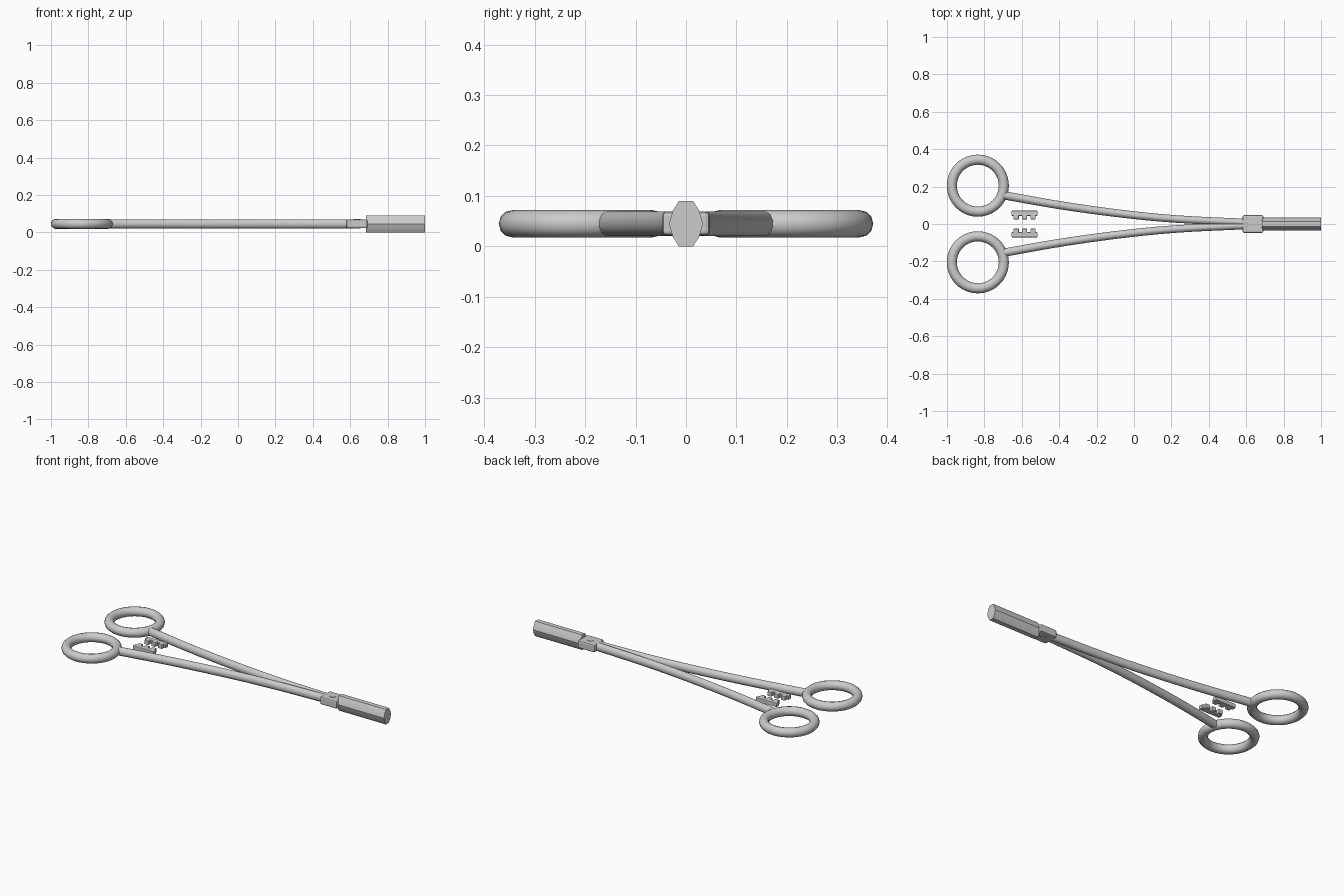
import bpy, math
from mathutils import Vector

if "Cube" in bpy.data.objects:
    bpy.data.objects.remove(bpy.data.objects["Cube"])

ZC = 0.045


def mesh_object(name, verts, faces, angle=None):
    me = bpy.data.meshes.new(name)
    me.from_pydata(verts, [], faces)
    ob = bpy.data.objects.new(name, me)
    bpy.context.collection.objects.link(ob)
    if angle:
        smooth(ob, angle)
    return ob


def smooth(ob, angle):
    bpy.ops.object.select_all(action='DESELECT')
    ob.select_set(True)
    bpy.context.view_layer.objects.active = ob
    bpy.ops.object.shade_smooth_by_angle(angle=math.radians(angle))


def box(name, lo, hi, bevel):
    c = [(a + b) / 2 for a, b in zip(lo, hi)]
    bpy.ops.mesh.primitive_cube_add(size=1, location=c)
    ob = bpy.context.object
    ob.name = name
    ob.scale = [b - a for a, b in zip(lo, hi)]
    bpy.ops.object.transform_apply(location=False, rotation=False, scale=True)
    mod = ob.modifiers.new("bevel", 'BEVEL')
    mod.width = bevel
    mod.segments = 2
    return ob


def catmull(a, b, c, d, t):
    return 0.5 * (2*b + (c - a)*t + (2*a - 5*b + 4*c - d)*t*t + (3*b - a - 3*c + d)*t**3)


def shank(name, side):
    # tapered tube swept along a gentle curve
    pts = [Vector(p) for p in ((-0.70, 0.154), (-0.38, 0.098), (-0.05, 0.053),
                               (0.25, 0.025), (0.64, 0.007))]
    ext = [2*pts[0] - pts[1]] + pts + [2*pts[-1] - pts[-2]]
    path = [catmull(*ext[i:i+4], t / 5) for i in range(4) for t in range(5)] + [pts[-1]]
    n, m = 12, len(path)
    verts, faces = [], []
    for i, p in enumerate(path):
        d = (path[min(i+1, m-1)] - path[max(i-1, 0)]).normalized()
        nx, ny = -d.y, d.x
        w = 0.023 - 0.003 * i / (m-1)
        for k in range(n):
            a = math.tau * (k + 0.5) / n
            u = w * math.cos(a)
            verts.append((p.x + nx*u, side * (p.y + ny*u), ZC + 0.025*math.sin(a)))
    for i in range(m-1):
        for k in range(n):
            f = (i*n+k, i*n+(k+1) % n, (i+1)*n+(k+1) % n, (i+1)*n+k)
            faces.append(f if side < 0 else f[::-1])
    start, end = tuple(range(n)), tuple(range((m-1)*n, m*n))
    faces += [start[::-1], end] if side < 0 else [start, end[::-1]]
    return mesh_object(name, verts, faces, 40)


for side, label in ((1, "left"), (-1, "right")):
    # finger ring
    bpy.ops.mesh.primitive_torus_add(location=(-0.835, side*0.205, ZC), major_radius=0.139,
                                     minor_radius=0.027, major_segments=40, minor_segments=12)
    ring = bpy.context.object
    ring.name = label + "_finger_ring"
    smooth(ring, 40)
    shank(label + "_shank", side)

    # ratchet bar with three teeth facing the middle
    def span(a, b):
        return sorted((side*a, side*b))
    y0, y1 = span(0.044, 0.071)
    box(label + "_ratchet_bar", (-0.655, y0, 0.033), (-0.515, y1, 0.057), 0.003)
    y0, y1 = span(0.025, 0.052)
    for i in range(3):
        x = -0.63 + i*0.045
        box(f"{label}_ratchet_tooth_{i+1}", (x-0.014, y0, 0.032), (x+0.014, y1, 0.058), 0.003)

# box lock hinge and pivot
box("box_lock", (0.58, -0.047, 0.022), (0.692, 0.047, 0.069), 0.008)
bpy.ops.mesh.primitive_cylinder_add(vertices=20, radius=0.019, depth=0.05, location=(0.636, 0, 0.046))
pivot = bpy.context.object
pivot.name = "pivot_pin"
smooth(pivot, 40)

# closed jaws: faceted prism along x
half = [(0.014, 0.045), (0.026, 0.026), (0.034, 0.0), (0.026, -0.026), (0.014, -0.045)]
prof = half + [(-y, z) for y, z in reversed(half)]
n = len(prof)
verts = [(x, y, ZC + z) for x in (0.685, 1.0) for y, z in prof]
faces = [(k, k+n, (k+1) % n + n, (k+1) % n) for k in range(n)]
faces += [tuple(range(n)), tuple(range(2*n-1, n-1, -1))]
mesh_object("closed_jaws", verts, faces, 30)
